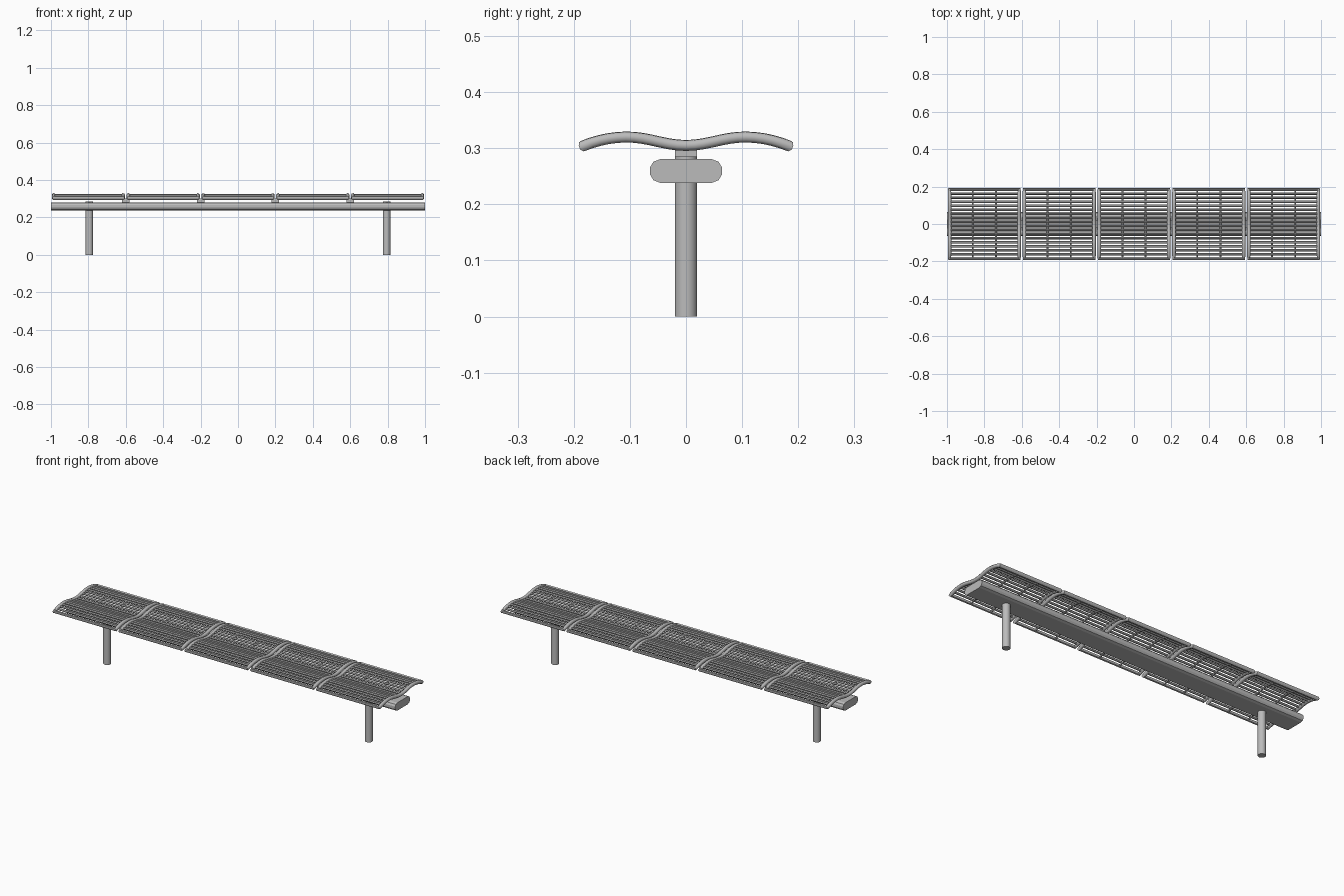
import bpy, math

cube = bpy.data.objects.get("Cube")
if cube:
    bpy.data.objects.remove(cube, do_unlink=True)

metal = bpy.data.materials.new("grey_metal")
metal.use_nodes = True
grey = (0.5, 0.5, 0.5, 1)
metal.diffuse_color = grey
metal.node_tree.nodes["Principled BSDF"].inputs["Base Color"].default_value = grey

PITCH = 0.4          # spacing of the seat panels
HALF_W = 0.186       # panel half width, to the tube centre
HALF_D = 0.184       # panel half depth, to the tube centre


def wave(y):
    """Height of the seat surface: a dip in the middle, a crest on each half."""
    a = abs(y)
    if a < 0.105:
        return 0.3125 - 0.0075 * math.cos(math.pi * a / 0.105)
    return 0.32 - 0.016 * ((a - 0.105) / 0.079) ** 2


def finish(obj):
    bpy.ops.object.select_all(action='DESELECT')
    obj.select_set(True)
    bpy.context.view_layer.objects.active = obj
    if obj.type == 'CURVE':
        bpy.ops.object.convert(target='MESH')
        obj = bpy.context.object
    bpy.ops.object.shade_smooth_by_angle(angle=math.radians(50))
    return obj


def tubes(name, paths, radius, cyclic=False, resolution=1):
    """One mesh made of round bars along the given paths."""
    curve = bpy.data.curves.new(name, 'CURVE')
    curve.dimensions = '3D'
    curve.bevel_depth = radius
    curve.bevel_resolution = resolution
    curve.use_fill_caps = True
    for path in paths:
        s = curve.splines.new('POLY')
        s.points.add(len(path) - 1)
        for p, co in zip(s.points, path):
            p.co = (*co, 1)
        s.use_cyclic_u = cyclic
    curve.materials.append(metal)
    obj = bpy.data.objects.new(name, curve)
    bpy.context.collection.objects.link(obj)
    return finish(obj)


def prism(name, outline, x0, x1):
    """Extrude a YZ outline along x."""
    n = len(outline)
    verts = [(x, y, z) for x in (x0, x1) for y, z in outline]
    faces = [tuple(reversed(range(n))), tuple(range(n, 2 * n))]
    faces += [(i, (i + 1) % n, n + (i + 1) % n, n + i) for i in range(n)]
    mesh = bpy.data.meshes.new(name)
    mesh.from_pydata(verts, [], faces)
    mesh.materials.append(metal)
    obj = bpy.data.objects.new(name, mesh)
    bpy.context.collection.objects.link(obj)
    return obj


# Seat panel: wavy frame, long slats and two cross rods
STEPS = 24
ys = [-HALF_D + 2 * HALF_D * i / STEPS for i in range(STEPS + 1)]
loop = [(HALF_W, y, wave(y)) for y in ys] + [(-HALF_W, y, wave(y)) for y in reversed(ys)]
frame = tubes("seat_frame", [loop], 0.01, cyclic=True, resolution=2)

SLATS = 16
slat_ys = [-HALF_D + 2 * HALF_D * (i + 1) / (SLATS + 1) for i in range(SLATS)]
slats = tubes("seat_slats", [[(-HALF_W, y, wave(y)), (HALF_W, y, wave(y))]
                             for y in slat_ys], 0.006)
rods = tubes("seat_cross_rods", [[(x, y, wave(y) - 0.004) for y in ys]
                                 for x in (-HALF_W / 3, HALF_W / 3)], 0.005)

for i in range(5):
    for part in (frame, slats, rods):
        obj = part
        if i:
            obj = part.copy()
            bpy.context.collection.objects.link(obj)
        obj.location.x = (i - 2) * PITCH

# Long beam with rounded edges
half = [(0.045, 0.238), (0.058, 0.243), (0.064, 0.253),
        (0.064, 0.266), (0.058, 0.276), (0.045, 0.281)]
prism("beam", half + [(-y, z) for y, z in reversed(half)], -1, 1)

# Brackets joining neighbouring panels to the beam
for i in range(4):
    x = (i - 1.5) * PITCH
    prism("seat_bracket", [(-0.02, 0.275), (0.02, 0.275), (0.02, 0.301), (-0.02, 0.301)],
          x - 0.02, x + 0.02)

# Round legs, running up through the beam
for side, x in (("left", 0.795), ("right", -0.795)):
    bpy.ops.mesh.primitive_cylinder_add(vertices=24, radius=0.02, depth=0.285,
                                        location=(x, 0, 0.1425))
    leg = bpy.context.object
    leg.name = side + "_leg"
    leg.data.materials.append(metal)
    finish(leg)
